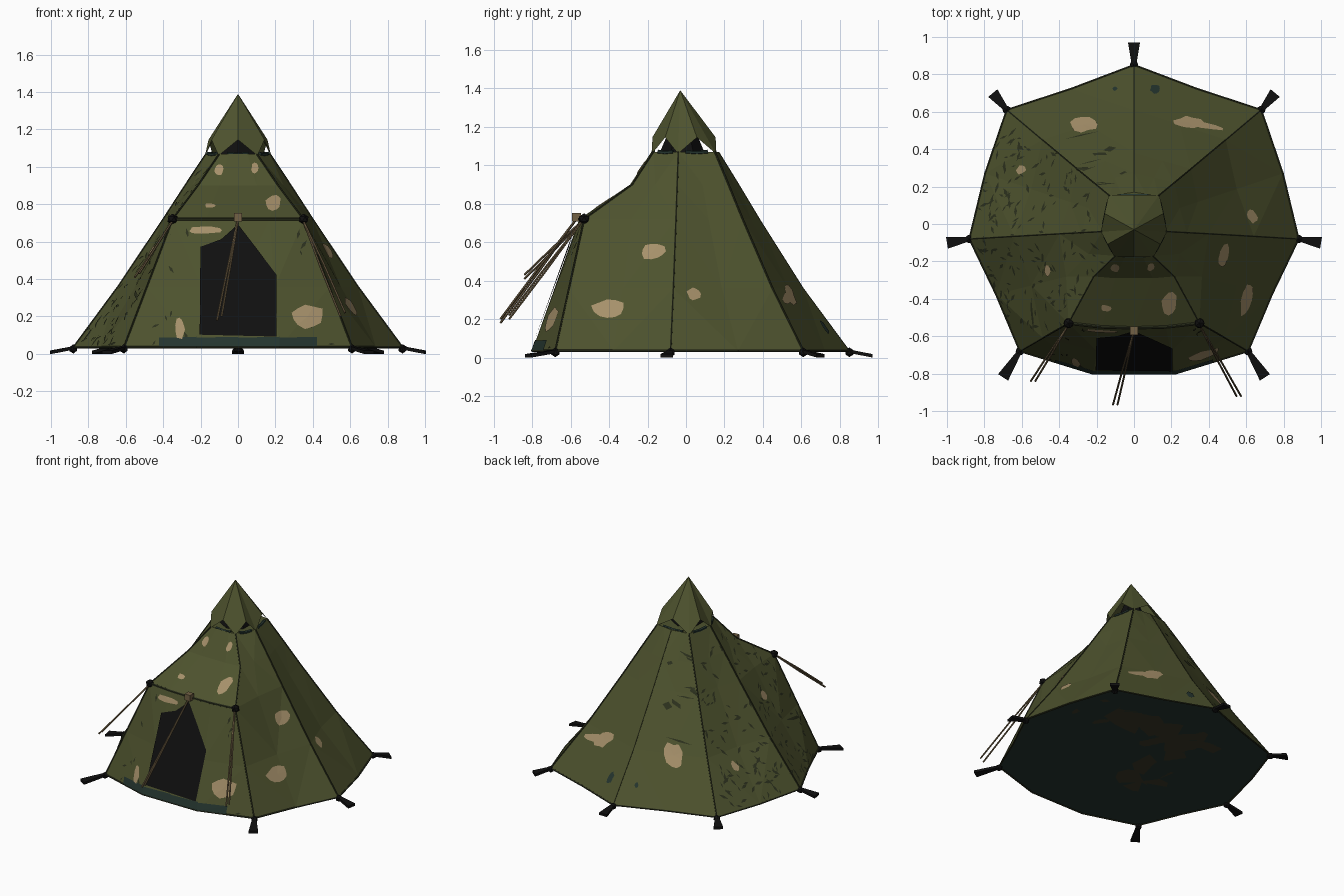
import bpy, bmesh, math, random
from mathutils import Vector, Matrix
from mathutils.bvhtree import BVHTree

if "Cube" in bpy.data.objects:
    bpy.data.objects.remove(bpy.data.objects["Cube"])
random.seed(4)


def material(name, r, g, b):
    m = bpy.data.materials.new(name)
    m.use_nodes = True
    m.diffuse_color = (r, g, b, 1)
    bsdf = m.node_tree.nodes["Principled BSDF"]
    bsdf.inputs["Base Color"].default_value = (r, g, b, 1)
    bsdf.inputs["Roughness"].default_value = 0.9
    return m


olive = material("olive canvas", .075, .085, .027)
dark = material("dark olive", .026, .031, .013)
tan = material("tan patch", .38, .28, .145)
teal = material("dark teal", .018, .035, .028)
black = material("black", .005, .005, .005)
brown = material("floor brown", .045, .041, .02)
cord = material("rope brown", .17, .12, .06)


def finish(name, bm, mat):
    mesh = bpy.data.meshes.new(name)
    bm.to_mesh(mesh)
    bm.free()
    mesh.materials.append(mat)
    ob = bpy.data.objects.new(name, mesh)
    bpy.context.collection.objects.link(ob)
    return ob


def add_rod(bm, p, q, r, sides=6):
    p, q = Vector(p), Vector(q)
    d = q - p
    mat = Matrix.Translation((p + q) / 2) @ d.to_track_quat('Z', 'Y').to_matrix().to_4x4()
    bmesh.ops.create_cone(bm, cap_ends=True, segments=sides, radius1=r, radius2=r,
                          depth=d.length, matrix=mat)


def rods(name, paths, r, mat):
    bm = bmesh.new()
    for path in paths:
        for p, q in zip(path, path[1:]):
            add_rod(bm, p, q, r)
    return finish(name, bm, mat)


def mirrored(p):
    return Vector((-p[0], p[1], p[2]))


# Wall columns of one half, from the middle of the front round to the back
LEVELS = (.035, .36, .72, .9, 1.07)


def front_column(bottom, eave, shoulder, top):
    b, e = Vector((*bottom, .035)), Vector((*eave, .72))
    return [b, b.lerp(e, .47), e, Vector((*shoulder, .9)), Vector((*top, 1.07))]


def side_column(bottom, top, sag):
    out = []
    for z in LEVELS:
        t = (z - LEVELS[0]) / (LEVELS[-1] - LEVELS[0])
        p = Vector(bottom).lerp(Vector(top), t) * (1 - sag * math.sin(math.pi * t))
        out.append(Vector((p.x, p.y, z)))
    return out


def between(a, b, push):
    out = []
    for i, (p, q) in enumerate(zip(a, b)):
        m = (p + q) / 2
        k = push if i == 0 else random.uniform(-.035, .005) if i < 4 else 0
        out.append(Vector((m.x * (1 + k), m.y * (1 + k), m.z)))
    return out


middle = front_column((0, -.80), (0, -.555), (0, -.29), (0, -.18))
door_side = front_column((.22, -.80), (.17, -.55), (.1, -.29), (.05, -.18))
front_seam = front_column((.61, -.68), (.35, -.53), (.215, -.28), (.1, -.17))
side_seam = side_column((.88, -.08), (.17, -.04), .03)
rear_seam = side_column((.68, .61), (.13, .15), .04)
back_seam = side_column((0, .85), (0, .17), .05)
half = [middle, door_side, front_seam, between(front_seam, side_seam, -.01), side_seam,
        between(side_seam, rear_seam, .02), rear_seam, between(rear_seam, back_seam, -.01),
        back_seam]
columns = half + [[mirrored(p) for p in c] for c in half[-2:0:-1]]

# Canvas walls with a closed top
bm = bmesh.new()
grid = [[bm.verts.new(p) for p in c] for c in columns]
n = len(grid)
for i in range(n):
    a, b = grid[i], grid[(i + 1) % n]
    for k in range(len(LEVELS) - 1):
        bm.faces.new((a[k], b[k], b[k + 1], a[k + 1]))
bm.faces.new([c[-1] for c in grid])
bmesh.ops.triangulate(bm, faces=[f for f in bm.faces if len(f.verts) == 4])
walls_tree = BVHTree.FromBMesh(bm)
finish("canvas_walls", bm, olive)

# Ground sheet
bm = bmesh.new()
bm.faces.new([bm.verts.new(c[0]) for c in reversed(columns)])
floor_tree = BVHTree.FromBMesh(bm)
finish("ground_sheet", bm, teal)

# Plates laid on a surface by projecting a flat outline onto it
SIDES = {
    "front": (lambda u, v: (u, -3, v), (0, 1, 0)),
    "left": (lambda u, v: (3, u, v), (-1, 0, 0)),
    "right": (lambda u, v: (-3, u, v), (1, 0, 0)),
    "top": (lambda u, v: (u, v, 3), (0, 0, -1)),
    "below": (lambda u, v: (u, v, -3), (0, 0, 1)),
}


def add_plate(bm, side, outline, lift=.004, tree=walls_tree):
    place, d = SIDES[side]
    d = Vector(d)
    cu = sum(p[0] for p in outline) / len(outline)
    cv = sum(p[1] for p in outline) / len(outline)
    points = []
    for u, v in [(cu, cv)] + list(outline):
        hit, normal, _, _ = tree.ray_cast(Vector(place(u, v)), d)
        if hit is None:
            return
        points.append(hit + normal * (lift if normal.dot(d) < 0 else -lift))
    verts = [bm.verts.new(p) for p in points]
    ring = verts[1:]
    for a, b in zip(ring, ring[1:] + ring[:1]):
        f = bm.faces.new((verts[0], a, b))
        f.normal_update()
        if f.normal.dot(d) > 0:
            f.normal_flip()


def blob(u, v, ru, rv, count=11):
    out = []
    for i in range(count):
        a, k = math.tau * i / count, random.uniform(.82, 1.15)
        out.append((u + ru * k * math.cos(a), v + rv * k * math.sin(a)))
    return out


def patches(name, mat, spots, **kw):
    bm = bmesh.new()
    for side, *spot in spots:
        add_plate(bm, side, blob(*spot), **kw)
    finish(name, bm, mat)


patches("tan_patches", tan, [
    ("front", -.1, .985, .025, .03), ("front", .09, .99, .02, .028),
    ("front", .19, .805, .04, .04), ("front", -.15, .79, .03, .012),
    ("front", .37, .2, .085, .065), ("front", -.31, .13, .025, .07),
    ("front", -.18, .66, .09, .018), ("left", -.17, .55, .065, .045),
    ("left", -.4, .25, .085, .055), ("left", .04, .33, .035, .033),
    ("left", .53, .31, .03, .035), ("right", .29, .27, .025, .03),
    ("right", -.25, .55, .03, .03), ("top", -.27, .53, .07, .04),
    ("top", .29, .54, .075, .032)])
patches("teal_spots", teal, [("top", .11, .72, .025, .025), ("top", -.1, .72, .012, .012)])
patches("floor_patches", brown, [
    ("below", .58, .3, .14, .17), ("below", .3, .38, .24, .16), ("below", -.02, .35, .22, .2),
    ("below", -.22, .42, .17, .14), ("below", -.2, .05, .16, .2),
    ("below", -.25, -.22, .2, .12)], tree=floor_tree)

# Fleck pattern on the right-hand panels and around the doorway
bm = bmesh.new()
for i in range(230):
    side = "front" if i % 8 == 0 else "right"
    u = random.uniform(-.55, .5)
    v = .05 + .95 * random.random() ** 1.4
    if side == "front" and abs(u) < .25:
        continue
    a, s = random.uniform(0, math.pi), random.uniform(.014, .032)
    x, y = math.cos(a) * s, math.sin(a) * s
    add_plate(bm, side, [(u - x, v - y), (u + y * .3, v - x * .3),
                         (u + x, v + y), (u - y * .3, v + x * .3)], .003)
finish("camouflage_flecks", bm, dark)

# Doorway and the sill strip under it
bm = bmesh.new()
add_plate(bm, "front", [(-.205, .1), (.205, .09), (.205, .42), (.1, .56), (.0, .69),
                        (-.09, .61), (-.2, .57)], .008)
finish("doorway", bm, black)
bm = bmesh.new()
for x0, x1 in ((-.42, -.22), (-.22, 0), (0, .22), (.22, .42)):
    add_plate(bm, "front", [(x0, .037), (x1, .037), (x1, .09), (x0, .085)], .005)
finish("door_sill", bm, teal)

# Sewn seams, hem and eave piping
seams = [front_seam, side_seam, rear_seam]
rods("wall_seams", seams + [[mirrored(p) for p in s] for s in seams], .005, dark)
rods("back_crease", [back_seam], .002, dark)
hem = [c[0] for c in columns]
rods("hem", [hem + hem[:1]], .006, dark)
eave = [c[2] for c in half[:3]]
rods("eave_piping", [eave, [mirrored(p) for p in eave]], .009, dark)

# Peaked cap: low at the seams, lifted between them to leave vents
tops = [s[-1] for s in seams] + [mirrored(s[-1]) for s in reversed(seams)]
apex = Vector((0, -.03, 1.39))
bm = bmesh.new()
rim, vents = [], []
for p, q in zip(tops, tops[1:] + tops[:1]):
    m = (p + q) / 2
    rim.append(bm.verts.new((p.x * 1.04, p.y * 1.04, 1.06)))
    rim.append(bm.verts.new((m.x * 1.05, m.y * 1.03, 1.145)))
    vents.append([p.lerp(q, .2), m - Vector((0, 0, .005)), p.lerp(q, .8)])
tip = bm.verts.new(apex)
for a, b in zip(rim, rim[1:] + rim[:1]):
    bm.faces.new((a, b, tip))
bmesh.ops.recalc_face_normals(bm, faces=bm.faces)
finish("peak_cap", bm, olive)
rods("vent_lips", vents, .011, teal)
bm = bmesh.new()
bmesh.ops.create_cone(bm, segments=6, radius1=.115, radius2=.03, depth=.2, cap_ends=True,
                      matrix=Matrix.Translation((0, -.02, 1.17)))
finish("vent_interior", bm, black)

# Ground tabs: a flared strap and a knot at every corner
bm = bmesh.new()
tabs = [(front_seam[0], (.70, -.82)), (side_seam[0], (1, -.1)), (rear_seam[0], (.755, .70))]
tabs = [(c, Vector((*e, .012))) for c, e in tabs]
tabs += [(mirrored(c), mirrored(e)) for c, e in tabs]
tabs.append((back_seam[0], Vector((0, .97, .012))))
for corner, end in tabs:
    across = (end - corner).cross(Vector((0, 0, 1))).normalized()
    loops = []
    for p, w in ((corner, .012), (end, .032)):
        loops.append([bm.verts.new(p + across * (w * s) + Vector((0, 0, h)))
                      for s, h in ((-1, -.012), (1, -.012), (1, .006), (-1, .006))])
    a, b = loops
    bm.faces.new(a)
    bm.faces.new(b)
    for i in range(4):
        bm.faces.new((a[i], a[i - 1], b[i - 1], b[i]))
    bmesh.ops.create_icosphere(bm, subdivisions=1, radius=.025,
                               matrix=Matrix.Translation(corner - Vector((0, 0, .008))))
bmesh.ops.recalc_face_normals(bm, faces=bm.faces)
finish("ground_tabs", bm, black)

# Eave knots and guy ropes, each of two strands
bm = bmesh.new()
for p in (front_seam[2], mirrored(front_seam[2])):
    bmesh.ops.create_icosphere(bm, subdivisions=1, radius=.03, matrix=Matrix.Translation(p))
finish("eave_knots", bm, black)
bm = bmesh.new()
bmesh.ops.create_cube(bm, size=.045, matrix=Matrix.Translation((0, -.57, .73)))
finish("eave_loop", bm, cord)
ropes = []
for start, end in (((0, -.57, .72), (-.1, -.965, .19)), ((.35, -.54, .71), (.56, -.92, .21)),
                   ((-.35, -.54, .71), (-.54, -.84, .42))):
    for k in (-1, 1):
        mid = Vector(start).lerp(Vector(end), .5) + Vector((.008 * k, 0, .01 * k))
        ropes.append([start, mid, Vector(end) + Vector((.012 * k, 0, .01 * k))])
rods("guy_ropes", ropes, .006, cord)
